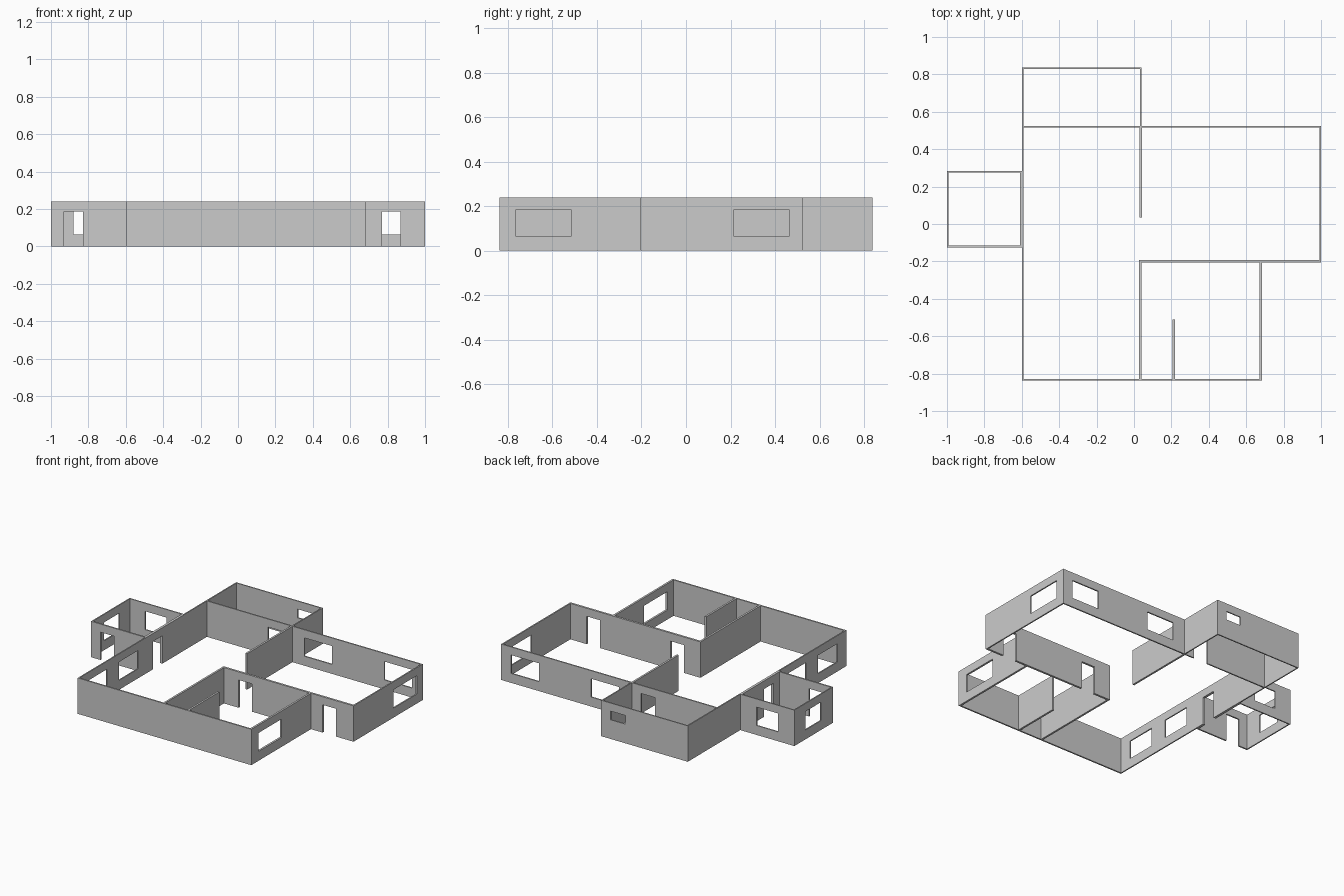
import bpy, bmesh
from mathutils import Vector

if "Cube" in bpy.data.objects:
    bpy.data.objects.remove(bpy.data.objects["Cube"])

H = 0.24                    # wall height
SILL, HEAD = 0.063, 0.186   # window sill and opening head heights


def window(a, b, sill=SILL):
    return (a, b, sill, HEAD)


def door(a, b):
    return (a, b, 0.0, HEAD)


def wall(name, axis, a, b, c0, c1, openings=()):
    """Wall running along axis from a to b, filling c0..c1 across, with openings cut."""
    us = sorted({a, b, *[v for o in openings for v in o[:2]]})
    zs = sorted({0.0, H, *[v for o in openings for v in o[2:]]})

    def point(u, z):
        return (u, c0, z) if axis == 'x' else (c0, u, z)

    bm = bmesh.new()
    grid = {(u, z): bm.verts.new(point(u, z)) for u in us for z in zs}
    for u0, u1 in zip(us, us[1:]):
        for z0, z1 in zip(zs, zs[1:]):
            um, zm = (u0 + u1) / 2, (z0 + z1) / 2
            if any(o[0] < um < o[1] and o[2] < zm < o[3] for o in openings):
                continue
            bm.faces.new([grid[u0, z0], grid[u1, z0], grid[u1, z1], grid[u0, z1]])
    bmesh.ops.delete(bm, geom=[v for v in bm.verts if not v.link_faces], context='VERTS')

    # Thicken the elevation into a solid wall
    ext = bmesh.ops.extrude_face_region(bm, geom=bm.faces[:], use_keep_orig=True)
    new = [g for g in ext['geom'] if isinstance(g, bmesh.types.BMVert)]
    step = Vector((0, c1 - c0, 0) if axis == 'x' else (c1 - c0, 0, 0))
    bmesh.ops.translate(bm, verts=new, vec=step)
    bmesh.ops.recalc_face_normals(bm, faces=bm.faces[:])
    mesh = bpy.data.meshes.new(name)
    bm.to_mesh(mesh)
    bm.free()
    bpy.context.collection.objects.link(bpy.data.objects.new(name, mesh))


# Walls running left to right
wall("front_wall", 'x', -0.60, 0.685, -0.838, -0.828)
wall("entrance_wall", 'x', 0.028, 1.0, -0.207, -0.193,
     [door(0.15, 0.25), door(0.77, 0.87)])
wall("back_wall", 'x', -0.592, 1.0, 0.516, 0.525,
     [door(-0.14, -0.035), window(0.13, 0.335), window(0.722, 0.927)])
wall("rear_room_back_wall", 'x', -0.60, 0.041, 0.83, 0.838,
     [window(-0.14, -0.028, 0.128)])
wall("porch_front_wall", 'x', -1.0, -0.60, -0.126, -0.116, [door(-0.93, -0.83)])
wall("porch_back_wall", 'x', -1.0, -0.60, 0.275, 0.283, [window(-0.88, -0.72)])

# Walls running front to back
porch_door = door(-0.055, 0.045)
wall("left_wall", 'y', -0.828, 0.83, -0.60, -0.592,
     [window(-0.742, -0.54), window(-0.412, -0.21), porch_door])
wall("porch_inner_wall", 'y', -0.116, 0.275, -0.609, -0.60, [porch_door])
wall("porch_left_wall", 'y', -0.116, 0.275, -1.0, -0.992, [window(0.0, 0.165)])
wall("right_wall", 'y', -0.193, 0.516, 0.991, 1.0, [window(0.216, 0.463)])
wall("front_room_right_wall", 'y', -0.828, -0.207, 0.672, 0.685, [window(-0.763, -0.517)])
wall("front_room_left_wall", 'y', -0.828, -0.207, 0.028, 0.041)
wall("short_partition", 'y', -0.828, -0.51, 0.206, 0.219)
wall("middle_partition", 'y', 0.036, 0.516, 0.029, 0.042)
wall("rear_room_right_wall", 'y', 0.525, 0.83, 0.033, 0.041)
